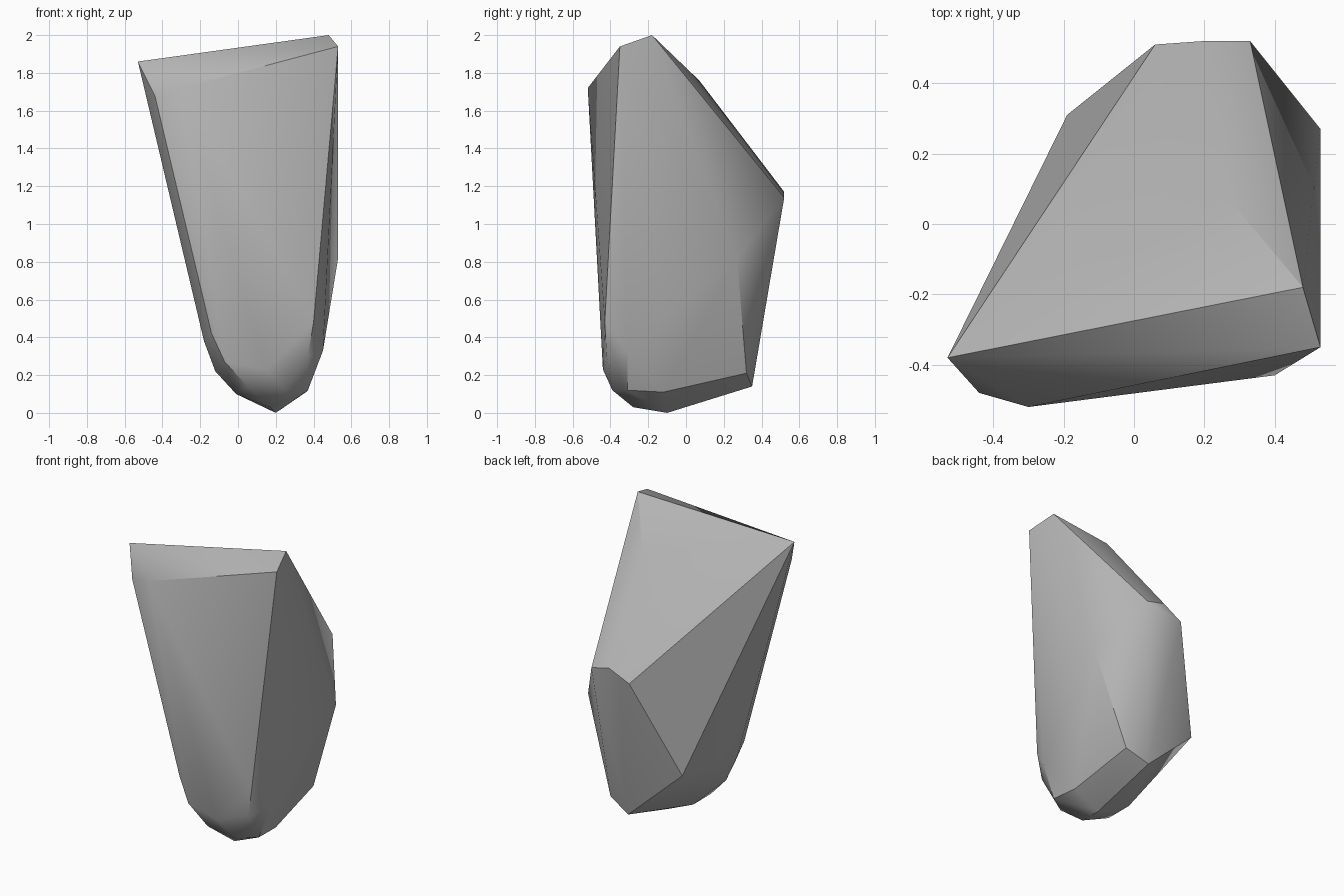
import bpy
import bmesh
import math

default_cube = bpy.data.objects.get("Cube")
if default_cube:
    bpy.data.objects.remove(default_cube, do_unlink=True)


def make_material(name, color):
    material = bpy.data.materials.new(name)
    material.use_nodes = True
    material.diffuse_color = color
    shader = material.node_tree.nodes["Principled BSDF"]
    shader.inputs["Base Color"].default_value = color
    return material


def make_hull(name, corner_groups, material):
    """Wrap a convex skin round the corner points and shade it smooth between hard edges."""
    bm = bmesh.new()
    for group in corner_groups:
        for corner in group:
            bm.verts.new(corner)
    result = bmesh.ops.convex_hull(bm, input=bm.verts[:], use_existing_faces=False)
    leftovers = result["geom_interior"] + result["geom_unused"]
    loose = [item for item in set(leftovers) if isinstance(item, bmesh.types.BMVert)]
    bmesh.ops.delete(bm, geom=loose, context="VERTS")
    bmesh.ops.recalc_face_normals(bm, faces=bm.faces[:])

    mesh = bpy.data.meshes.new(name)
    bm.to_mesh(mesh)
    bm.free()
    mesh.materials.append(material)
    rock = bpy.data.objects.new(name, mesh)
    bpy.context.collection.objects.link(rock)

    bpy.ops.object.select_all(action="DESELECT")
    rock.select_set(True)
    bpy.context.view_layer.objects.active = rock
    bpy.ops.object.shade_smooth_by_angle(angle=math.radians(30))
    return rock


# Slanted crest, with the narrow chamfer facing forward
crest = [(.48, -.18, 2), (.53, -.35, 1.94), (-.53, -.38, 1.86),
         (-.3, -.52, 1.72), (-.44, -.48, 1.68), (.27, .07, 1.76)]

# Shoulder at the back and the bulge on one side
shoulder = [(.33, .52, 1.14), (.2, .52, 1.17), (.06, .51, 1.1),
            (.53, .27, .82), (-.19, .31, .48)]

# Rounded lower border of the front face
front_border = [(-.14, -.41, .42), (-.18, -.28, .38), (-.07, -.42, .27),
                (.4, -.43, .48), (.37, -.42, .3), (.45, -.31, .33),
                (.15, -.44, .23)]

# Blunt foot with a low keel running to the back
foot = [(-.12, -.25, .22), (-.01, -.25, .1), (-.01, -.06, .1),
        (.05, -.39, .14), (.25, -.39, .12), (.17, -.28, .03),
        (.2, -.1, 0), (.37, -.31, .12), (.36, -.12, .11),
        (.33, .32, .21), (.18, .35, .14)]

stone = make_material("stone grey", (.45, .45, .45, 1))
make_hull("rock", [crest, shoulder, front_border, foot], stone)
